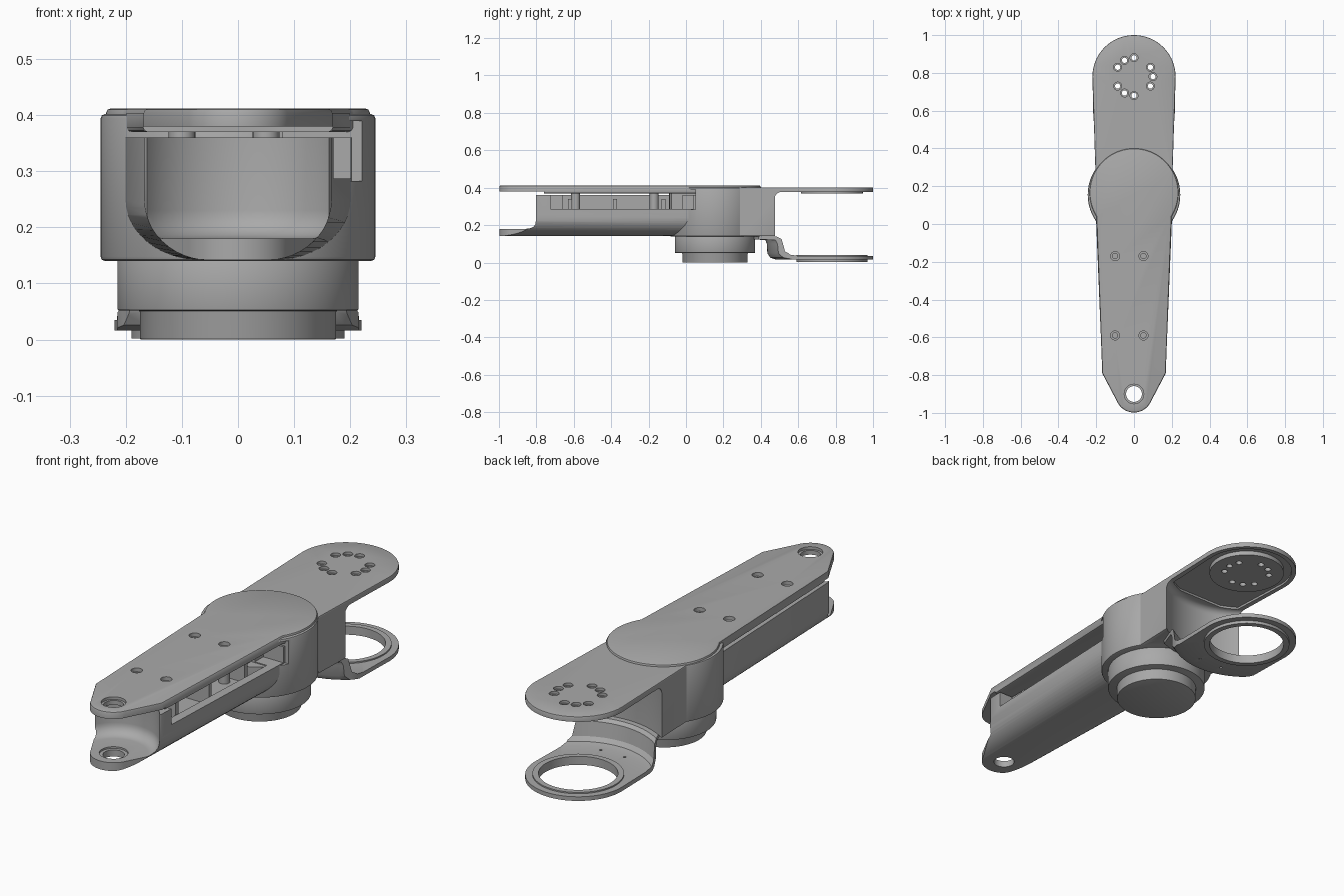
import bpy, bmesh
from math import sin, cos, radians, pi, asin

cube = bpy.data.objects.get("Cube")
if cube:
    bpy.data.objects.remove(cube, do_unlink=True)

grey = bpy.data.materials.new("machined grey")
grey.use_nodes = True
colour = (0.4, 0.4, 0.4, 1)
grey.diffuse_color = colour
grey.node_tree.nodes["Principled BSDF"].inputs["Base Color"].default_value = colour

PIVOT, DRUM, TIP = 0.78, 0.155, -0.9   # y of the three vertical axes


def finish(name, bm):
    bmesh.ops.recalc_face_normals(bm, faces=bm.faces)
    mesh = bpy.data.meshes.new(name)
    bm.to_mesh(mesh)
    bm.free()
    mesh.materials.append(grey)
    ob = bpy.data.objects.new(name, mesh)
    bpy.context.collection.objects.link(ob)
    return ob


def loft(name, rings, closed=False):
    """Skin equal-length rings of points; cap the ends unless closed."""
    bm = bmesh.new()
    vs = [[bm.verts.new(p) for p in ring] for ring in rings]
    n = len(vs[0])
    pairs = list(zip(vs, vs[1:])) + ([(vs[-1], vs[0])] if closed else [])
    for a, b in pairs:
        for i in range(n):
            j = (i + 1) % n
            bm.faces.new((a[i], a[j], b[j], b[i]))
    if not closed:
        bm.faces.new(vs[0])
        bm.faces.new(vs[-1])
    return finish(name, bm)


def prism(name, outline, z0, z1):
    return loft(name, [[(x, y, z) for x, y in outline] for z in (z0, z1)])


def arc(cy, r, a0, a1, n=24):
    angles = [radians(a0 + (a1 - a0) * i / n) for i in range(n + 1)]
    return [(r * cos(a), cy + r * sin(a)) for a in angles]


def mirrored(half):
    """Complete an outline from its +x half, listed front to back."""
    return half + [(-x, y) for x, y in reversed(half) if x > 1e-4]


def lathe(name, cy, profile, x=0, n=72, closed=False):
    """Turn a (radius, z) profile about a vertical axis."""
    turn = [2 * pi * i / n for i in range(n)]
    return loft(name, [[(x + r * cos(a), cy + r * sin(a), z) for a in turn]
                       for r, z in profile], closed)


def disc(name, cy, r, z0, z1, x=0, n=72):
    return lathe(name, cy, [(r, z0), (r, z1)], x, n)


def box(name, x0, x1, y0, y1, z0, z1):
    return prism(name, [(x0, y0), (x1, y0), (x1, y1), (x0, y1)], z0, z1)


def apply_modifiers(ob):
    dg = bpy.context.evaluated_depsgraph_get()
    mesh = bpy.data.meshes.new_from_object(ob.evaluated_get(dg))
    ob.modifiers.clear()
    ob.data = mesh


def combine(ob, *others, op='DIFFERENCE'):
    for other in others:
        m = ob.modifiers.new("cut", 'BOOLEAN')
        m.object, m.operation, m.solver = other, op, 'EXACT'
        apply_modifiers(ob)
        bpy.data.objects.remove(other, do_unlink=True)


def bevel(ob, width, segments=2):
    m = ob.modifiers.new("edge", 'BEVEL')
    m.width, m.segments, m.limit_method = width, segments, 'ANGLE'
    m.angle_limit = radians(50)
    apply_modifiers(ob)


def round_end(r, edge, lo, hi, n=6):
    """Profile of a disc whose end at lo is rounded."""
    s = 1 if hi > lo else -1
    curve = [(r - edge + edge * sin(t * pi / 2 / n),
              lo + s * edge * (1 - cos(t * pi / 2 / n))) for t in range(n + 1)]
    return curve + [(r, hi)]


def stepped_hole(ob, x, y, r, wide, z0, step, z1):
    combine(ob, lathe("hole", y, [(r, z0), (r, step), (wide, step), (wide, z1)], x, 24))


# Main housing: drum, rear wall and upper fork plate
housing = disc("housing", DRUM, 0.245, 0.14, 0.402, n=96)
bevel(housing, 0.008)
fork_outline = mirrored([(0.2, 0.15)] + arc(PIVOT, 0.22, 0, 90))
fork = prism("fork", fork_outline, 0.141, 0.402)
bevel(fork, 0.005)
combine(fork, lathe("rotor_clearance", PIVOT, round_end(0.37, 0.03, 0.378, 0)))
combine(housing, fork, op='UNION')
pocket = prism("pocket", mirrored([(0.185, 0.46)] + arc(PIVOT, 0.2, 0, 90)), 0.3, 0.388)
combine(pocket, disc("limit", PIVOT, 0.34, 0.2, 0.5), op='INTERSECT')
combine(housing, pocket)
combine(housing, disc("boss", PIVOT, 0.165, 0.368, 0.395), op='UNION')
combine(housing, box("side_notch", 0.08, 0.222, -0.3, 0.05, 0.283, 0.39))
for deg in (-90, -30, 0, 30, 90, 120, 150, 210, 240):
    a = radians(deg)
    stepped_hole(housing, 0.1 * cos(a), PIVOT + 0.1 * sin(a), 0.014, 0.021, 0.3, 0.39, 0.5)

# Base turntable under the drum
base = lathe("base_turntable", DRUM, [(0.175, 0), (0.175, 0.052), (0.215, 0.052), (0.215, 0.145)])
bevel(base, 0.003)

# Lower fork: turned sheet with raised wall, trimmed to the fork width
lower = lathe("lower_fork_ring", PIVOT, [
    (0.165, 0.002), (0.19, 0.002), (0.19, 0.016), (0.3, 0.016), (0.33, 0.026),
    (0.345, 0.05), (0.348, 0.1), (0.355, 0.12), (0.42, 0.124), (0.42, 0.14),
    (0.35, 0.138), (0.335, 0.125), (0.325, 0.06), (0.31, 0.042), (0.28, 0.035),
    (0.19, 0.035), (0.19, 0.041), (0.165, 0.041)], closed=True)
trim = prism("trim", mirrored([(0.14, 0.36), (0.215, 0.55)] + arc(PIVOT, 0.22, 0, 90)), -0.1, 0.3)
combine(lower, trim, op='INTERSECT')
for x in (-0.06, 0.06):
    combine(lower, disc("pin_hole", 0.53, 0.006, -0.1, 0.1, x, 12))

# Front arm: tapered U-shaped beam with a rounded tongue
section = [(0.2, 0.36), (0.2, 0.25)]
section += [(0.07 + 0.13 * cos(t), 0.25 - 0.108 * sin(t)) for t in [pi / 2 * i / 12 for i in range(1, 13)]]
section = mirrored(section)
arm = loft("front_arm", [[(x * s, y, z) for x, z in section] for y, s in ((-1.02, 0.79), (0.1, 1.02))])
tongue = mirrored(arc(TIP, 0.098, -90, -25) + [(0.166, -0.795), (0.4, -0.4), (0.4, 0.08)])
combine(arm, prism("tongue", tongue, 0.1, 0.5), op='INTERSECT')
combine(arm, lathe("tip_clearance", TIP, round_end(0.19, 0.05, 0.18, 0.6)),
        prism("cavity", [(-0.13, -0.66), (0.13, -0.66), (0.16, -0.02), (-0.16, -0.02)], 0.24, 0.5),
        box("side_window", 0.1, 0.4, -0.725, 0.04, 0.287, 0.5))
stepped_hole(arm, 0, TIP, 0.045, 0.06, 0.1, 0.172, 0.3)

# Cover plate over drum and arm
a0 = -32
cover = prism("cover_plate", mirrored(
    arc(TIP, 0.098, -90, -25) + [(0.168, -0.79)] + arc(0.165, 0.235, a0, 90, 36)), 0.37, 0.412)
bevel(cover, 0.008)
combine(cover, box("tongue_relief", -0.3, 0.3, -1.1, -0.76, 0.3, 0.38))
stepped_hole(cover, 0, TIP, 0.042, 0.052, 0.3, 0.4, 0.5)

# Screws, standoffs and ribs inside the arm
for y in (-0.17, -0.59):
    for x in (-0.1, 0.05):
        stepped_hole(cover, x, y, 0.014, 0.024, 0.385, 0.395, 0.5)
        disc("standoff", y, 0.024, 0.235, 0.375, x, 24)
for y in (-0.62, -0.38, -0.12):
    box("arm_rib", -0.125, 0.125, y - 0.01, y + 0.01, 0.235, 0.34)

# Smooth the turned surfaces, keep the edges crisp
bpy.ops.object.select_all(action='DESELECT')
for ob in bpy.context.scene.objects:
    if ob.type == 'MESH':
        ob.select_set(True)
        bpy.context.view_layer.objects.active = ob
bpy.ops.object.shade_smooth_by_angle(angle=radians(30))
